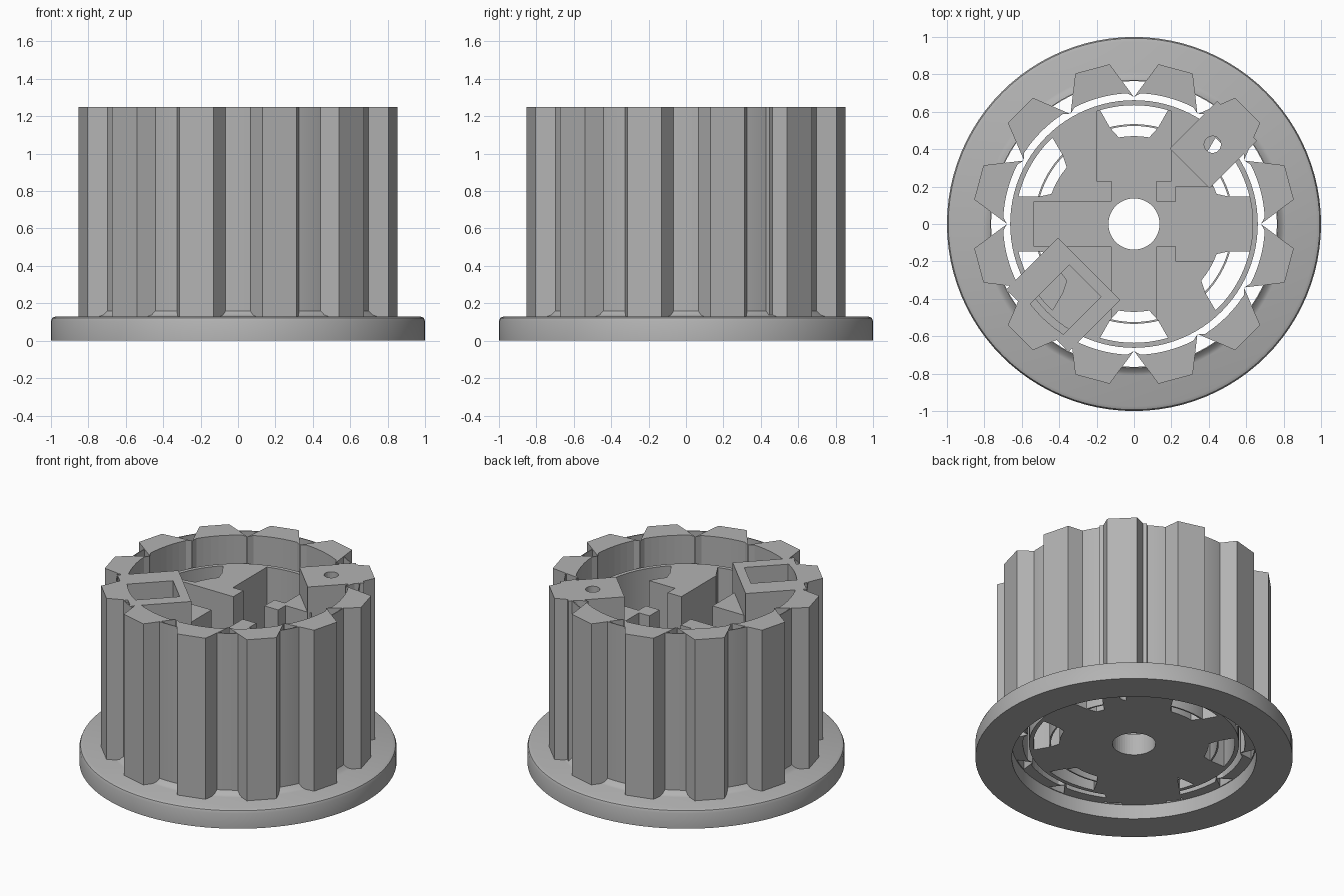
import bpy, bmesh, math
from math import sin, cos, radians, pi

cube = bpy.data.objects.get("Cube")
if cube:
    bpy.data.objects.remove(cube)

TOP, HUB_TOP, FLOOR, BASE = 1.25, 1.07, 0.25, 0.1
grey = bpy.data.materials.new("plain grey")
grey.use_nodes = True
grey.diffuse_color = (0.45, 0.45, 0.45, 1)
grey.node_tree.nodes["Principled BSDF"].inputs["Base Color"].default_value = (0.45, 0.45, 0.45, 1)


def finish(name, bm, smooth=False):
    bmesh.ops.recalc_face_normals(bm, faces=bm.faces)
    mesh = bpy.data.meshes.new(name)
    bm.to_mesh(mesh)
    bm.free()
    ob = bpy.data.objects.new(name, mesh)
    bpy.context.collection.objects.link(ob)
    mesh.materials.append(grey)
    if smooth:
        bpy.ops.object.select_all(action='DESELECT')
        ob.select_set(True)
        bpy.context.view_layer.objects.active = ob
        bpy.ops.object.shade_smooth_by_angle(angle=radians(35))
    return ob


def polar(r, deg):
    return (r * cos(radians(deg)), r * sin(radians(deg)))


def prism(name, pts, z0, z1, smooth=False):
    bm = bmesh.new()
    face = bm.faces.new([bm.verts.new((x, y, z0)) for x, y in pts])
    new = bmesh.ops.extrude_face_region(bm, geom=[face])["geom"]
    bmesh.ops.translate(bm, vec=(0, 0, z1 - z0),
                        verts=[v for v in new if isinstance(v, bmesh.types.BMVert)])
    return finish(name, bm, smooth)


def revolve(name, profile, n=96):
    """Closed (r, z) profile spun around the axis."""
    bm = bmesh.new()
    rings = [[bm.verts.new((r * cos(2 * pi * i / n), r * sin(2 * pi * i / n), z))
              for i in range(n)] for r, z in profile]
    for a, b in zip(rings, rings[1:] + rings[:1]):
        for i in range(n):
            j = (i + 1) % n
            bm.faces.new((a[i], a[j], b[j], b[i]))
    return finish(name, bm, True)


def tube(name, r0, r1, z0, z1):
    return revolve(name, [(r0, z0), (r1, z0), (r1, z1), (r0, z1)])


def box(x0, x1, y0, y1, turn=0):
    c, s = cos(radians(turn)), sin(radians(turn))
    return [(x * c - y * s, x * s + y * c)
            for x, y in ((x0, y0), (x1, y0), (x1, y1), (x0, y1))]


def circle(r, x=0, y=0, n=48):
    return [(x + r * cos(2 * pi * i / n), y + r * sin(2 * pi * i / n)) for i in range(n)]


def cut(ob, pts, z0, z1):
    cutter = prism("cutter", pts, z0, z1)
    mod = ob.modifiers.new("cut", 'BOOLEAN')
    mod.operation, mod.solver, mod.object = 'DIFFERENCE', 'EXACT', cutter
    bpy.context.view_layer.update()
    mesh = bpy.data.meshes.new_from_object(ob.evaluated_get(bpy.context.evaluated_depsgraph_get()))
    ob.modifiers.clear()
    ob.data = mesh
    bpy.data.objects.remove(cutter)


# Flange with rounded rim and a small ramp up to the drum
revolve("flange", [(0.77, 0), (1, 0), (1, 0.105), (0.993, 0.122), (0.975, 0.13),
                   (0.81, 0.13), (0.79, 0.138), (0.77, 0.16)])
# Thin drum wall seen between the teeth
tube("drum_wall", 0.764, 0.77, 0.1, TOP)

# Twelve flared teeth, hollowed by an arc on the inside
for k in range(12):
    mid = 15 + 30 * k
    pts = [polar(0.864, mid - 6.3), polar(0.864, mid + 6.3), polar(0.68, mid + 14.9)]
    pts += [polar(0.70, mid + a) for a in (12, 8, 4, 0, -4, -8, -12)]
    pts.append(polar(0.68, mid - 14.9))
    prism(f"tooth_{k + 1}", pts, BASE, TOP)

# Ledge ring and thin slot ring
tube("ledge_ring", 0.635, 0.662, BASE, HUB_TOP)
tube("slot_ring", 0.524, 0.534, BASE, FLOOR)

# Six-armed hub with bore, channels and pockets
outline = []
for k in range(6):
    a = 60 * k
    outline += [polar(0.47, a - 20), polar(0.53, a - 16)]
    outline += [polar(0.655, a + d) for d in (-13, -6, 0, 6, 13)]
    outline += [polar(0.53, a + 16)]
    outline += [polar(0.47, a + d) for d in (20, 25, 30, 35)]
hub = prism("hub", outline, BASE, HUB_TOP, True)
cut(hub, circle(0.137), 0, 2)
cut(hub, box(-0.535, 0.3, -0.12, 0.12), FLOOR, 2)
cut(hub, box(-0.12, 0.12, -0.5, 0.3), FLOOR, 2)
cut(hub, box(-0.2, 0.2, 0.23, 0.63), FLOOR, 2)
cut(hub, box(0.225, 0.63, -0.2, 0.2), FLOOR, 2)

# Full-height mounting blocks on one diagonal
drilled = prism("drilled_block", box(0.42, 0.78, -0.15, 0.15, 45), BASE, TOP)
cut(drilled, circle(0.045, 0.42, 0.425, 24), 0, 2)
socket = prism("socket_block", box(0.34, 0.73, -0.235, 0.235, 225), BASE, TOP)
cut(socket, box(0.4, 0.72, -0.09, 0.15, 225), 0.85, 2)
